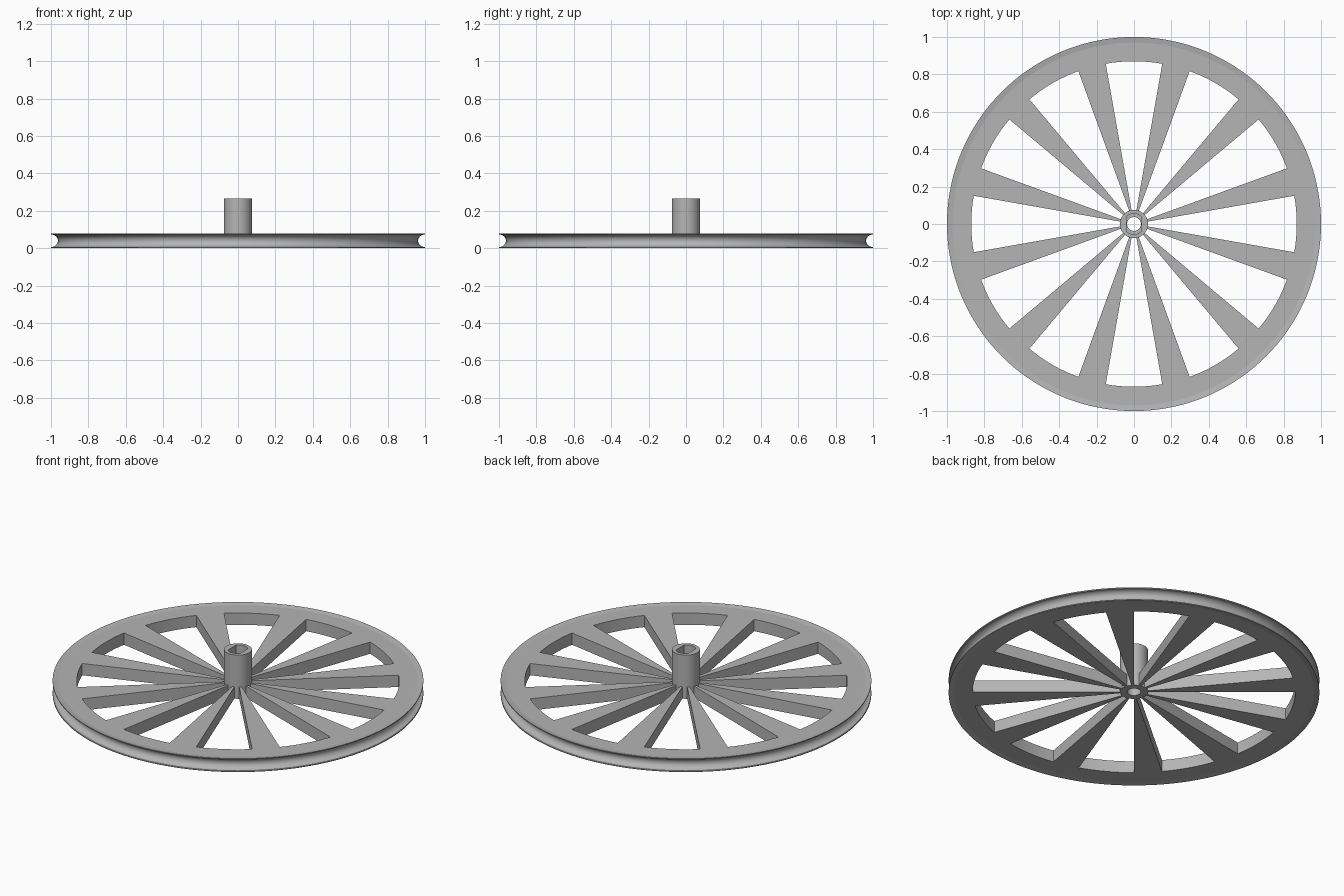
import bpy, bmesh, math

if "Cube" in bpy.data.objects:
    bpy.data.objects.remove(bpy.data.objects["Cube"])

SEG = 144                    # 2.5 degrees per step
ZB, ZT = 0.005, 0.075        # faces of the spoked web
R_HUB, R_WEB = 0.075, 0.87   # inner and outer ends of the spokes
HUB_TOP = 0.265

grey = bpy.data.materials.new("grey plastic")
grey.diffuse_color = (0.46, 0.46, 0.46, 1)
grey.use_nodes = True
grey.node_tree.nodes["Principled BSDF"].inputs["Base Color"].default_value = grey.diffuse_color


def in_spoke(i):
    """Twelve 10-degree spokes centred halfway between the openings."""
    return 10 < ((i % SEG + 0.5) * 360 / SEG) % 30 < 20


def polar(r, z, i):
    a = 2 * math.pi * i / SEG
    return (r * math.cos(a), r * math.sin(a), z)


def make_object(name, quads, smooth=9):
    bm = bmesh.new()
    for q in quads:
        bm.faces.new([bm.verts.new(p) for p in q])
    bmesh.ops.remove_doubles(bm, verts=bm.verts, dist=1e-5)
    bmesh.ops.recalc_face_normals(bm, faces=bm.faces)
    me = bpy.data.meshes.new(name)
    bm.to_mesh(me)
    bm.free()
    me.materials.append(grey)
    ob = bpy.data.objects.new(name, me)
    bpy.context.collection.objects.link(ob)
    bpy.ops.object.select_all(action='DESELECT')
    ob.select_set(True)
    bpy.context.view_layer.objects.active = ob
    bpy.ops.object.shade_smooth_by_angle(angle=math.radians(smooth))
    return ob


def lathe(profile, skip=None):
    """Revolve (radius, z) points; radius may be a function of the step.
    The strip numbered skip is left open where a spoke joins."""
    def pt(p, i):
        r = p[0](i) if callable(p[0]) else p[0]
        return polar(r, p[1], i)
    quads = []
    for i in range(SEG):
        for k in range(len(profile) - 1):
            if k == skip and in_spoke(i):
                continue
            a, b = profile[k], profile[k + 1]
            quads.append([pt(a, i), pt(a, i + 1), pt(b, i + 1), pt(b, i)])
    return quads


# Rim with raised lips and a rounded belt groove
groove = []
for k in range(25):
    t = -math.pi / 2 + math.pi * k / 24
    groove.append((0.998 - 0.035 * math.cos(t), 0.04 + 0.033 * math.sin(t)))
rim = [(R_WEB, ZT), (R_WEB, ZB), (0.97, ZB), (1.0, 0.0), (1.0, 0.005)]
rim += groove + [(1.0, 0.075), (1.0, 0.08), (0.97, ZT), (R_WEB, ZT)]
make_object("grooved_rim", lathe(rim, skip=0))

# Tapered spokes, open where they meet the hub and the rim
spokes = []
for i in range(SEG):
    if not in_spoke(i):
        continue
    for z in (ZB, ZT):
        spokes.append([polar(R_HUB, z, i), polar(R_WEB, z, i),
                       polar(R_WEB, z, i + 1), polar(R_HUB, z, i + 1)])
    for j, neighbour in ((i, i - 1), (i + 1, i + 1)):
        if not in_spoke(neighbour):
            spokes.append([polar(R_HUB, ZB, j), polar(R_WEB, ZB, j),
                           polar(R_WEB, ZT, j), polar(R_HUB, ZT, j)])
make_object("spokes", spokes)


# Hub with a two-flat shaft socket above a round screw hole
def socket(i):
    c = abs(math.cos(2 * math.pi * i / SEG))
    return min(0.055, 0.0389 / max(c, 1e-6))


hub = [(R_HUB, ZB), (R_HUB, ZT), (R_HUB, HUB_TOP), (socket, HUB_TOP),
       (socket, 0.08), (0.037, 0.08), (0.037, ZB), (R_HUB, ZB)]
make_object("hub", lathe(hub, skip=0))
